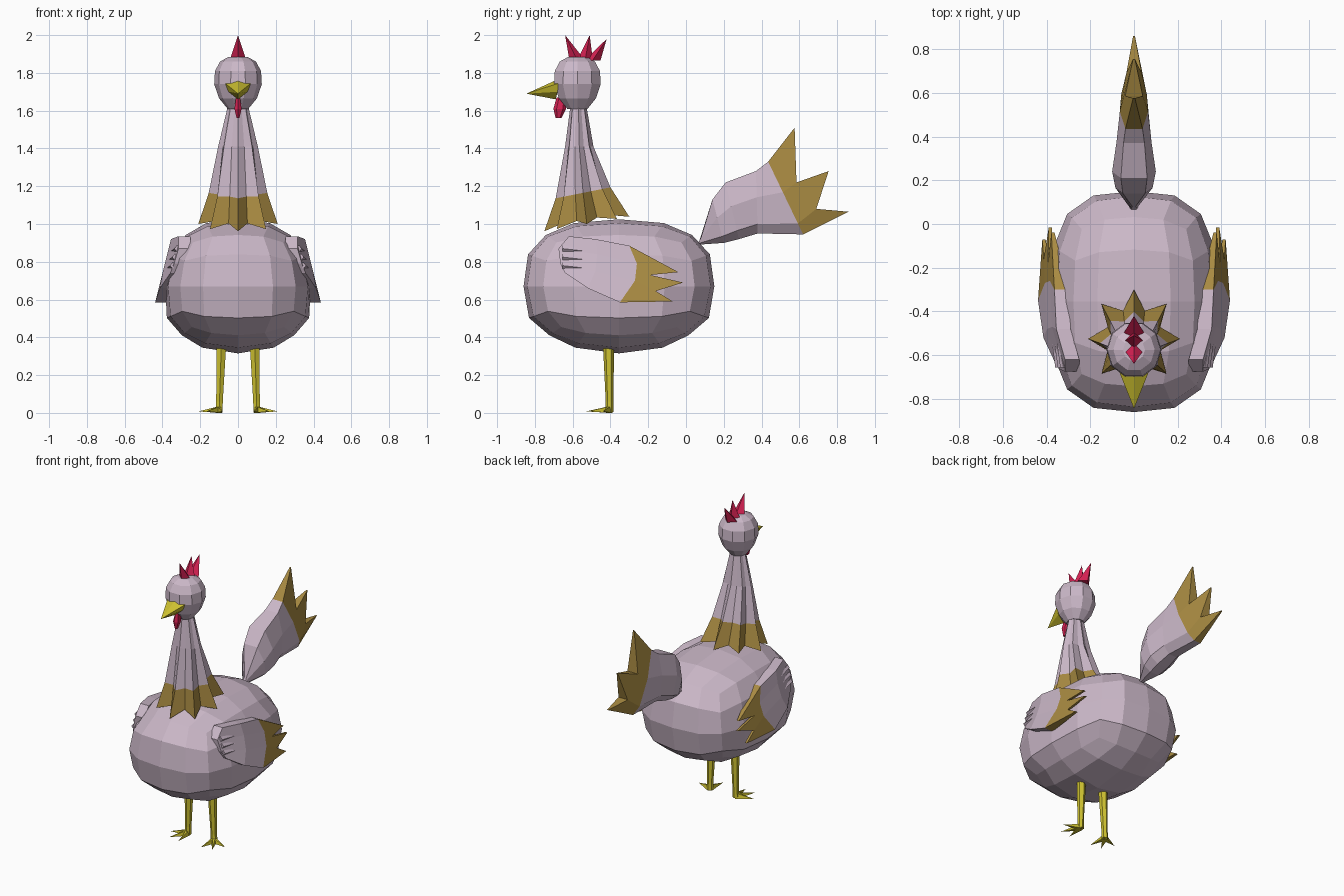
import bpy, bmesh, math
from mathutils import Vector

if "Cube" in bpy.data.objects:
    bpy.data.objects.remove(bpy.data.objects["Cube"])


def material(name, rgb):
    m = bpy.data.materials.new(name)
    m.diffuse_color = (*rgb, 1)
    m.use_nodes = True
    m.node_tree.nodes["Principled BSDF"].inputs["Base Color"].default_value = m.diffuse_color
    return m


PLUM = material("pale plumage", (0.60, 0.48, 0.58))
GOLD = material("gold feather tips", (0.40, 0.26, 0.055))
RED = material("comb red", (0.66, 0.015, 0.085))
YELLOW = material("beak yellow", (0.62, 0.54, 0.03))


def mesh(name, parts, mats, idx=None):
    """Join (verts, faces) parts into one flat-shaded object."""
    verts, faces = [], []
    for v, f in parts:
        n = len(verts)
        verts += v
        faces += [[i + n for i in face] for face in f]
    me = bpy.data.meshes.new(name)
    me.from_pydata([tuple(v) for v in verts], [], faces)
    for m in mats:
        me.materials.append(m)
    for p, i in zip(me.polygons, idx or [0] * len(faces)):
        p.material_index = i
    bm = bmesh.new()
    bm.from_mesh(me)
    bmesh.ops.recalc_face_normals(bm, faces=bm.faces[:])
    bm.to_mesh(me)
    bm.free()
    ob = bpy.data.objects.new(name, me)
    bpy.context.collection.objects.link(ob)
    return ob


def loft(rings, caps=True):
    n = len(rings[0])
    verts = [v for r in rings for v in r]
    faces = [[k * n + i, k * n + (i + 1) % n, (k + 1) * n + (i + 1) % n, (k + 1) * n + i]
             for k in range(len(rings) - 1) for i in range(n)]
    if caps:
        faces += [list(range(n)), list(range(len(verts) - n, len(verts)))]
    return verts, faces


def spike(base, tip):
    n = len(base)
    return list(base) + [tip], [[i, (i + 1) % n, n] for i in range(n)] + [list(range(n))]


def oval(cx, cy, z, rx, ry, n, turn=0.0):
    return [(cx + rx * math.sin(math.tau * (i + turn) / n),
             cy - ry * math.cos(math.tau * (i + turn) / n), z) for i in range(n)]


def slab(pts, faces, xa, xb):
    """Side-view polygons at two x positions per point, rim bridged."""
    n = len(pts)
    verts = [(x, y, z) for x, (y, z) in zip(xa, pts)] + [(x, y, z) for x, (y, z) in zip(xb, pts)]
    out = [list(f) for f in faces] + [[i + n for i in reversed(f)] for f in faces]
    edges = {}
    for k, f in enumerate(faces):
        for a, b in zip(f, f[1:] + f[:1]):
            edges.setdefault(frozenset((a, b)), []).append((a, b, k))
    owner = list(range(len(faces))) * 2
    for e in edges.values():
        if len(e) == 1:
            a, b, k = e[0]
            out.append([a, b, b + n, a + n])
            owner.append(k)
    return verts, out, owner


def feather_grid(cols):
    """Quads over columns of four points, then three pointed tips (T1 N1 T2 N2 T3)."""
    faces = [[c * 4 + r, c * 4 + 4 + r, c * 4 + 5 + r, c * 4 + 1 + r]
             for c in range(cols - 1) for r in range(3)]
    b, t = (cols - 1) * 4, cols * 4
    plain = len(faces)
    faces += [[b, t, t + 1, b + 1], [b + 1, t + 1, t + 2, t + 3, b + 2], [b + 2, t + 3, t + 4, b + 3]]
    return faces, plain


# Body: rounded box with 4 x 4 faces a side, rounder underneath
bm = bmesh.new()
bmesh.ops.create_cube(bm, size=2)
bmesh.ops.subdivide_edges(bm, edges=bm.edges[:], cuts=3, use_grid_fill=True)
for v in bm.verts:
    p = v.co.copy()
    n = 3 - (0.4 * p.z if p.z > 0 else -0.8 * p.z)
    p /= sum(abs(c) ** n for c in p) ** (1 / n)
    v.co = (0.385 * p.x * (1 - 0.08 * p.z), -0.355 + 0.505 * p.y, 0.67 + 0.355 * p.z)
me = bpy.data.meshes.new("body")
bm.to_mesh(me)
bm.free()
me.materials.append(PLUM)
bpy.context.collection.objects.link(bpy.data.objects.new("body", me))

# Neck: fluted cone ending in eight gold points
rings = []
for z, cy, rx, ry, valley, tilt in [(1.64, -0.57, 0.05, 0.04, 0.9, 0), (1.41, -0.565, 0.105, 0.075, 0.82, 0),
                                    (1.165, -0.545, 0.155, 0.145, 0.74, 0.2), (1.0, -0.525, 0.21, 0.225, 0.62, 0.17)]:
    ring = oval(0, cy, z, rx, ry, 16)
    for i, (x, y, _) in enumerate(ring):
        f = valley if i % 2 else 1
        y2 = cy + (y - cy) * f
        ring[i] = (x * f, y2, z + tilt * (y2 - cy) + (0.025 if i % 2 and z == 1.0 else 0))
    rings.append(ring)
mesh("neck", [loft(rings, caps=False)], [PLUM, GOLD], [0] * 32 + [1] * 16)

# Head
mesh("head", [loft([oval(0, -0.575, z, r, r * 1.03, 10, 0.5) for z, r in
                    [(1.61, 0.055), (1.665, 0.1), (1.74, 0.126), (1.81, 0.122), (1.86, 0.095), (1.885, 0.05)]])], [PLUM])

# Beak
mesh("beak", [spike([(0, -0.68, 1.765), (0.068, -0.675, 1.745), (0.05, -0.68, 1.70),
                     (0, -0.69, 1.66), (-0.05, -0.68, 1.70), (-0.068, -0.675, 1.745)], (0, -0.845, 1.69))], [YELLOW])

# Wattle
mesh("wattle", [loft([oval(0, y, z, rx, ry, 6) for z, y, rx, ry in
                      [(1.67, -0.66, 0.012, 0.025), (1.61, -0.668, 0.022, 0.034), (1.56, -0.675, 0.008, 0.015)]])], [RED])

# Comb: three spikes
mesh("comb", [spike(oval(0, y, 1.865, 0.045, 0.042, 4), (0, ty, tz))
              for y, ty, tz in [(-0.575, -0.64, 2.0), (-0.535, -0.51, 2.0), (-0.495, -0.42, 1.98)]], [RED])

# Tail: fan of sections (top y z, bottom y z, half width) with pointed gold end
pts, wide = [], []
for ty, tz, by, bz, w in [(0.08, 0.93, 0.06, 0.89, 0.012), (0.14, 1.13, 0.20, 0.90, 0.085),
                          (0.21, 1.22, 0.28, 0.92, 0.1), (0.37, 1.28, 0.38, 0.95, 0.08),
                          (0.435, 1.33, 0.62, 0.945, 0.065)]:
    for t, f in [(0, 0.6), (0.42, 1), (0.85, 0.9), (1, 0.4)]:
        pts.append((ty + (by - ty) * t, tz + (bz - tz) * t))
        wide.append(w * f)
pts += [(0.575, 1.51), (0.585, 1.22), (0.755, 1.28), (0.69, 1.08), (0.86, 1.065)]
wide += [0.004, 0.04, 0.004, 0.035, 0.004]
faces, plain = feather_grid(5)
v, f, owner = slab(pts, faces, wide, [-w for w in wide])
mesh("tail", [(v, f)], [PLUM, GOLD], [int(k >= plain) for k in owner])


# Wings, following the flank of the body
def flank(y, z):
    return 0.435 - 0.25 * (z - 0.6) - 0.3 * max(0, -0.5 - y) - 0.08 * max(0, y + 0.3)


wing = [(-0.62, 0.935), (-0.675, 0.87), (-0.665, 0.79), (-0.64, 0.74),
        (-0.48, 0.92), (-0.47, 0.84), (-0.48, 0.75), (-0.52, 0.66),
        (-0.30, 0.885), (-0.26, 0.79), (-0.27, 0.70), (-0.35, 0.585),
        (-0.04, 0.745), (-0.19, 0.73), (-0.015, 0.69), (-0.16, 0.645), (-0.07, 0.59)]
faces, plain = feather_grid(3)
for side, s in (("right", 1), ("left", -1)):
    outer = [s * flank(y, z) for y, z in wing]
    inner = [x - s * (0.065 if i < 12 else 0.015) for i, x in enumerate(outer)]
    v, f, owner = slab(wing, faces, outer, inner)
    mesh(side + "_wing", [(v, f)], [PLUM, GOLD], [int(k >= plain) for k in owner])
    # Small feather ridges at the shoulder
    ridges = []
    for z in (0.87, 0.825, 0.78):
        x = flank(-0.65, z)
        base = [(s * (x + a), -0.655, z + b) for a, b in [(0.015, 0), (0, 0.018), (-0.02, 0), (0, -0.018)]]
        ridges.append(spike(base, (s * flank(-0.43, z), -0.43, z - 0.025)))
    mesh(side + "_wing_ridges", ridges, [PLUM])

    # Leg and three-toed foot
    leg = loft([oval(s * x, y, z, r, r, 6) for x, y, z, r in
                [(0.088, -0.41, 0.37, 0.03), (0.098, -0.405, 0.06, 0.02), (0.1, -0.405, 0.005, 0.022)]])
    toes = []
    for tx, ty in [(0.21, -0.44), (0.165, -0.52), (0.085, -0.53)]:
        d = Vector((tx - 0.1, ty + 0.405, 0)).normalized()
        q = Vector((-d.y, d.x, 0)) * 0.017
        c = Vector((0.1, -0.405, 0))
        base = [c + q, c - q, c - q * 0.5 + Vector((0, 0, 0.035)), c + q * 0.5 + Vector((0, 0, 0.035))]
        toes.append(spike([(s * b.x, b.y, b.z) for b in base], (s * tx, ty, 0.008)))
    mesh(side + "_leg", [leg] + toes, [YELLOW])
